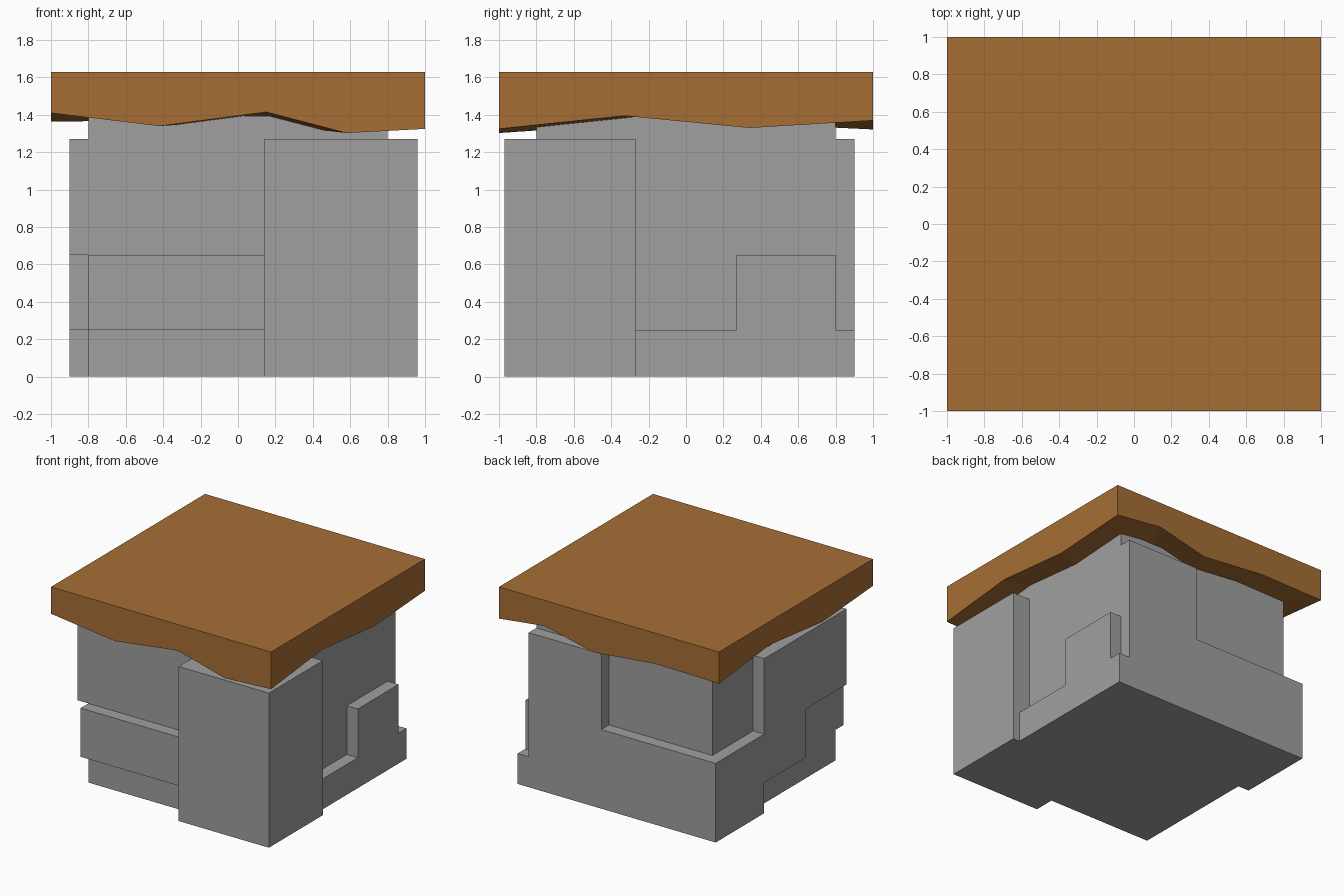
import bpy, bmesh
from mathutils import Vector

if "Cube" in bpy.data.objects:
    bpy.data.objects.remove(bpy.data.objects["Cube"])


def material(name, color):
    m = bpy.data.materials.new(name)
    m.diffuse_color = (*color, 1)
    m.use_nodes = True
    m.node_tree.nodes["Principled BSDF"].inputs["Base Color"].default_value = m.diffuse_color
    return m


STONE = material("grey stone", (0.35, 0.35, 0.35))
WOOD = material("brown earth", (0.385, 0.158, 0.036))


def finish(bm, name, mat):
    bmesh.ops.recalc_face_normals(bm, faces=bm.faces)
    me = bpy.data.meshes.new(name)
    bm.to_mesh(me)
    bm.free()
    me.materials.append(mat)
    ob = bpy.data.objects.new(name, me)
    bpy.context.collection.objects.link(ob)
    return ob


def plate(name, outline, axis, lo, hi, mat=STONE):
    """Extrude a 2D outline from lo to hi along the axis (0=x, 1=y, 2=z)."""
    bm = bmesh.new()
    verts = []
    for p in outline:
        co = list(p)
        co.insert(axis, lo)
        verts.append(bm.verts.new(co))
    face = bm.faces.new(verts)
    ext = bmesh.ops.extrude_face_region(bm, geom=[face])
    shift = Vector((0, 0, 0))
    shift[axis] = hi - lo
    bmesh.ops.translate(bm, vec=shift,
                        verts=[g for g in ext["geom"] if isinstance(g, bmesh.types.BMVert)])
    return finish(bm, name, mat)


def rect(a0, a1, b0, b1):
    return [(a0, b0), (a1, b0), (a1, b1), (a0, b1)]


# stone core
plate("stone_core", rect(-0.8, 0.8, -0.8, 0.8), 2, 0, 1.395)

# tall block wrapped around the front right corner
plate("corner_block", [(0.14, -0.97), (0.96, -0.97), (0.96, -0.27),
                       (0.8, -0.27), (0.8, -0.8), (0.14, -0.8)], 2, 0, 1.27)

# raised stepped plates on each side
plate("front_plate", rect(-0.8, 0.14, 0.25, 0.65), 1, -0.9, -0.8)
plate("right_plate", [(-0.27, 0), (0.9, 0), (0.9, 0.25), (0.8, 0.25), (0.8, 0.65),
                      (0.27, 0.65), (0.27, 0.25), (-0.27, 0.25)], 0, 0.8, 0.9)
plate("back_plate", [(0.8, 0), (-0.9, 0), (-0.9, 0.65), (0.14, 0.65),
                     (0.14, 1.27), (0.8, 1.27)], 1, 0.8, 0.9)
plate("left_plate", [(0.8, 0), (0.27, 0), (0.27, 0.25), (-0.27, 0.25), (-0.27, 0.65),
                     (-0.8, 0.65), (-0.8, 1.27), (0.27, 1.27), (0.27, 0.65), (0.8, 0.65)],
      0, -0.9, -0.8)

# earth cap: flat top, ragged lower rim fanned to the centre underneath
rim = [(-1, -1, 1.41), (-0.42, -1, 1.34), (0.15, -1, 1.415), (0.58, -1, 1.303),
       (1, -1, 1.325), (1, -0.33, 1.395), (1, 0.34, 1.33),
       (1, 1, 1.37), (0.58, 1, 1.42), (0.15, 1, 1.322), (-0.42, 1, 1.378),
       (-1, 1, 1.37), (-1, 0.34, 1.437), (-1, -0.34, 1.365)]
bm = bmesh.new()
low = [bm.verts.new(p) for p in rim]
top = {p[:2]: bm.verts.new((p[0], p[1], 1.63)) for p in rim
       if abs(p[0]) == 1 and abs(p[1]) == 1}
bm.faces.new(list(top.values()))
corners = [i for i, p in enumerate(rim) if p[:2] in top]
for k, i in enumerate(corners):
    j = corners[(k + 1) % 4]
    run = low[i:j + 1] if j > i else low[i:] + low[:1]
    bm.faces.new(run + [top[rim[j][:2]], top[rim[i][:2]]])
centre = bm.verts.new((0, 0, 1.37))
for i, v in enumerate(low):
    bm.faces.new((v, centre, low[(i + 1) % len(low)]))
finish(bm, "earth_cap", WOOD)
